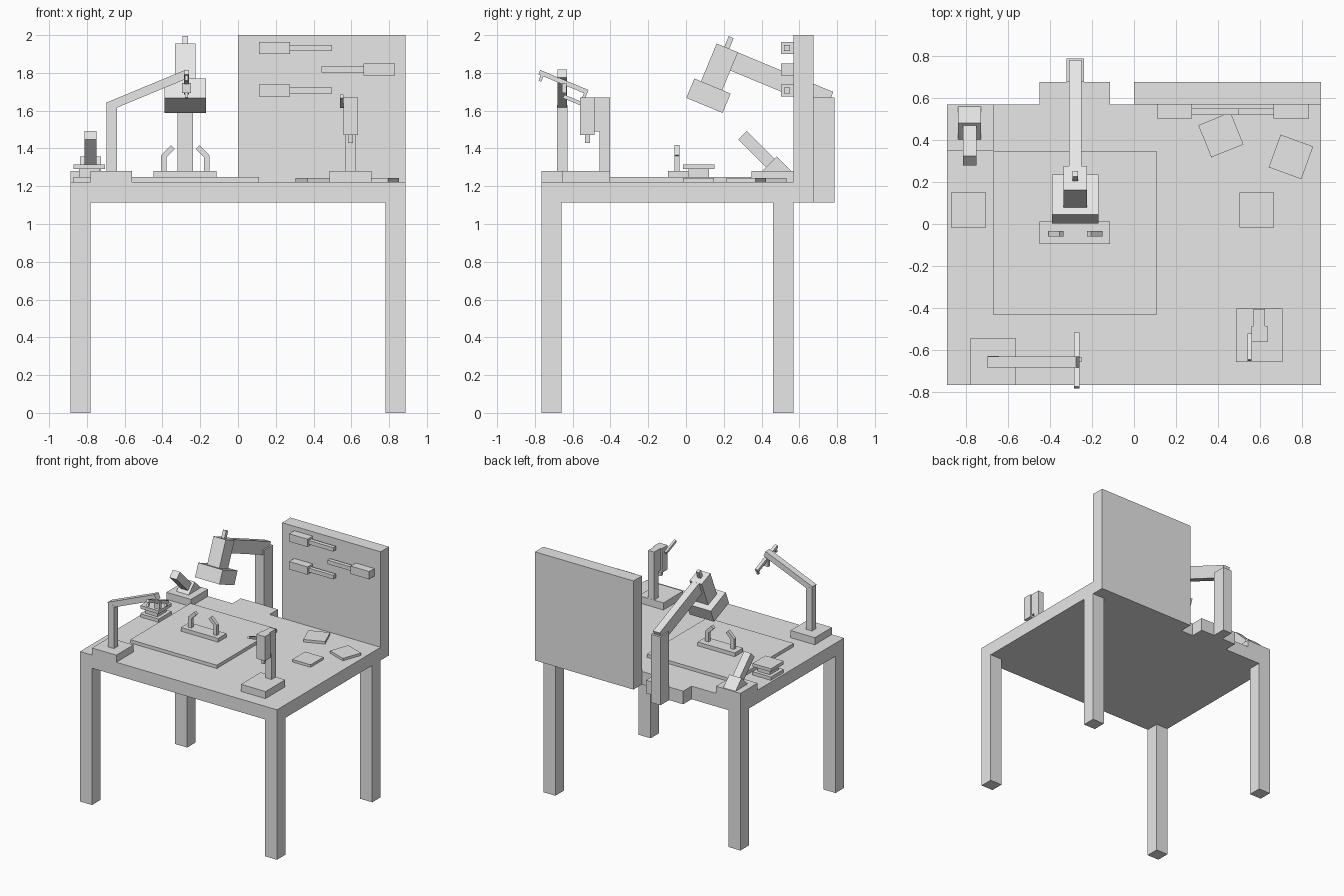
import bpy
from math import radians

if "Cube" in bpy.data.objects:
    bpy.data.objects.remove(bpy.data.objects["Cube"])

grey = bpy.data.materials.new("plain_grey")
grey.use_nodes = True
grey.diffuse_color = (0.8, 0.8, 0.8, 1)
grey.node_tree.nodes["Principled BSDF"].inputs["Base Color"].default_value = (0.8, 0.8, 0.8, 1)

TILT = 22.5


def box(name, centre, size, rx=0, ry=0, rz=0):
    """Flat-sided box from centre, full size and tilt in degrees."""
    bpy.ops.mesh.primitive_cube_add(size=1, location=centre,
                                    rotation=(radians(rx), radians(ry), radians(rz)))
    ob = bpy.context.object
    ob.name = name
    ob.scale = size
    ob.data.materials.append(grey)
    return ob


def span(name, x, y, z):
    """Upright box from its extents along each axis."""
    return box(name, [(a + b) / 2 for a, b in (x, y, z)], [b - a for a, b in (x, y, z)])


# Table
W, FRONT, BACK, UNDER, TOP = 0.888, -0.766, 0.568, 1.115, 1.222
BASE = 1.28
MAT = 1.249
LEG = 0.108
span("table_top", (-W, W), (FRONT, BACK), (UNDER, TOP))
for side, x in (("right", -W), ("left", W - LEG)):
    for end, y in (("front", FRONT), ("back", BACK - LEG)):
        span(f"{end}_{side}_leg", (x, x + LEG), (y, y + LEG), (0, UNDER))

# Tool board with hanging tools
span("tool_board", (0, W), (BACK, 0.676), (UNDER, 2))
for i, (z, handle, shaft) in enumerate([(1.932, (0.11, 0.276), (0.276, 0.497)),
                                        (1.817, (0.664, 0.831), (0.442, 0.664)),
                                        (1.706, (0.11, 0.276), (0.276, 0.497))]):
    span(f"tool_handle_{i}", handle, (0.502, BACK), (z - 0.032, z + 0.032))
    span(f"tool_shaft_{i}", shaft, (0.518, 0.55), (z - 0.016, z + 0.016))

# Work mat and loose tiles
span("work_mat", (-0.67, 0.11), (-0.43, 0.345), (TOP, MAT))
for i, (x, y, turn) in enumerate([(0.583, 0.067, 0), (0.413, 0.424, 22), (0.746, 0.319, -20)]):
    box(f"tile_{i}", (x, y, TOP + 0.01), (0.165, 0.165, 0.021), rz=turn)

# Microscope on its rear bracket
CX = -0.279
span("microscope_bracket", (-0.448, -0.113), (BACK, 0.676), (UNDER, TOP))
span("microscope_column", (CX - 0.042, CX + 0.042), (0.676, 0.787), (UNDER, 1.671))
box("microscope_arm", (CX, 0.499, 1.759), (0.06, 0.565, 0.104), rx=-TILT)
box("microscope_body", (CX, 0.177, 1.832), (0.11, 0.122, 0.217), rx=-TILT)
box("microscope_lens_block", (CX, 0.119, 1.679), (0.22, 0.208, 0.111), rx=-TILT)
box("microscope_knob", (CX, 0.226, 1.957), (0.028, 0.028, 0.07), rx=-TILT)

# Clip holder on the mat
span("clip_base", (-0.448, -0.113), (-0.095, 0.012), (MAT, BASE))
for side, s in (("right", -1), ("left", 1)):
    box(f"clip_post_{side}", (CX + s * 0.114, -0.047, 1.319), (0.03, 0.027, 0.08))
    box(f"clip_finger_{side}", (CX + s * 0.092, -0.047, 1.381), (0.028, 0.027, 0.075), ry=-45 * s)

# Swing arm at the front right corner
span("swing_base", (-0.78, -0.56), (FRONT, -0.545), (TOP, BASE))
box("swing_post", (-0.668, -0.655, 1.455), (0.054, 0.054, 0.35))
box("swing_arm", (-0.479, -0.655, 1.708), (0.458, 0.052, 0.046), ry=-TILT)
box("swing_crossbar", (-0.272, -0.649, 1.751), (0.026, 0.276, 0.025), rx=-TILT)
box("swing_pivot", (-0.272, -0.645, 1.72), (0.047, 0.024, 0.055))
for end, y, z in (("front", -0.766, 1.775), ("rear", -0.535, 1.685)):
    box(f"swing_jaw_{end}", (-0.272, y, z), (0.016, 0.016, 0.04), rx=-TILT)

# Iron in its angled holder
span("iron_base", (-W, -0.668), (0.347, BACK), (TOP, BASE))
box("iron_holder", (-0.782, 0.48, BASE), (0.111, 0.11, 0.11), rx=-45)
box("iron_handle", (-0.78, 0.374, 1.396), (0.064, 0.21, 0.064), rx=-45)

# Small stacked dish
for name, half, z in (("dish_foot", 0.083, (TOP, MAT)), ("dish_neck", 0.055, (MAT, 1.29)),
                      ("dish_plate", 0.083, (1.29, 1.316))):
    span(name, (-0.787 - half, -0.787 + half), (0.067 - half, 0.067 + half), z)

# Small drill press at the front left
DX = 0.596
span("press_base", (DX - 0.111, DX + 0.111), (-0.655, -0.402), (TOP, BASE))
span("press_column", (DX - 0.027, DX + 0.027), (-0.457, -0.403), (BASE, 1.671))
span("press_neck", (DX - 0.027, DX + 0.027), (-0.487, -0.457), (1.49, 1.671))
span("press_head", (DX - 0.038, DX + 0.038), (-0.56, -0.485), (1.472, 1.671))
box("press_bit", (DX, -0.522, 1.452), (0.025, 0.025, 0.044))
box("press_lever", (0.549, -0.586, 1.65), (0.018, 0.135, 0.02), rx=-TILT)
